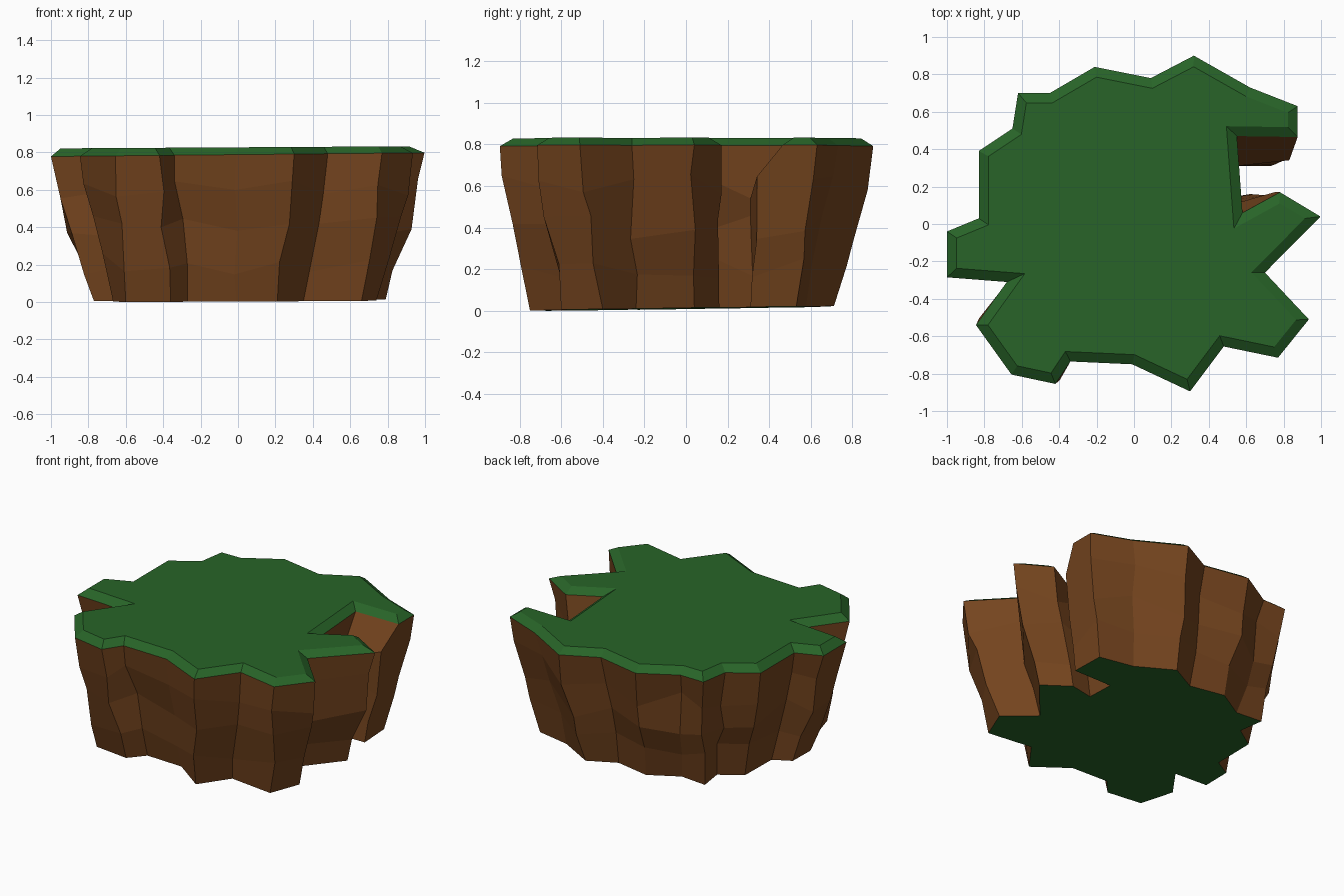
import bpy, bmesh, random
from mathutils import Vector

if "Cube" in bpy.data.objects:
    bpy.data.objects.remove(bpy.data.objects["Cube"])

random.seed(4)


def material(name, rgb):
    m = bpy.data.materials.new(name)
    m.diffuse_color = (*rgb, 1)
    m.use_nodes = True
    m.node_tree.nodes["Principled BSDF"].inputs["Base Color"].default_value = m.diffuse_color
    return m


GRASS = material("grass green", (0.021, 0.127, 0.021))
SOIL = material("earth brown", (0.175, 0.058, 0.013))

# Widest outline of the island, counter-clockwise from the right tip
RIM = [Vector(p) for p in (
    (0.997, 0.04), (0.78, 0.17), (0.58, 0.06), (0.55, 0.47), (0.875, 0.465),
    (0.875, 0.63), (0.62, 0.73), (0.32, 0.90), (0.09, 0.78), (-0.21, 0.84),
    (-0.45, 0.70), (-0.62, 0.70), (-0.65, 0.51), (-0.83, 0.39), (-0.83, 0.03),
    (-1.0, -0.04), (-1.0, -0.285), (-0.68, -0.31), (-0.845, -0.54),
    (-0.655, -0.805), (-0.42, -0.855), (-0.34, -0.735), (-0.01, -0.75),
    (0.30, -0.895), (0.48, -0.655), (0.77, -0.715), (0.935, -0.51), (0.70, -0.26))]
N = len(RIM)

# Foot outline: the rim shrunk, with a few corners placed individually
FOOT = [p * 0.79 for p in RIM]
for i, p in {0: (0.79, 0.04), 1: (0.62, 0.16), 2: (0.46, 0.13), 3: (0.45, 0.31),
             4: (0.73, 0.31), 5: (0.72, 0.53), 11: (-0.54, 0.57),
             15: (-0.77, -0.04), 16: (-0.77, -0.23),
             19: (-0.60, -0.65), 20: (-0.36, -0.68), 21: (-0.27, -0.58),
             23: (0.21, -0.75), 24: (0.35, -0.56), 25: (0.66, -0.60),
             26: (0.74, -0.40), 27: (0.55, -0.24)}.items():
    FOOT[i] = Vector(p)


def inset(points, d):
    """Mitred inward offset of a counter-clockwise outline."""
    out = []
    for i, p in enumerate(points):
        a = (p - points[i - 1]).normalized()
        b = (points[(i + 1) % N] - p).normalized()
        na, nb = Vector((-a.y, a.x)), Vector((-b.y, b.x))
        out.append(p + (na + nb) * d / (1 + na.dot(nb)))
    return out


def bridge(bm, lower, upper):
    for i in range(N):
        j = (i + 1) % N
        bm.faces.new((lower[i], lower[j], upper[j], upper[i]))


def finish(bm, name, mats):
    # Normals are needed before the concave outlines can be triangulated
    bm.normal_update()
    bmesh.ops.triangulate(bm, faces=[f for f in bm.faces if len(f.verts) > 4],
                          ngon_method='EAR_CLIP')
    bm.normal_update()
    me = bpy.data.meshes.new(name)
    bm.to_mesh(me)
    bm.free()
    for m in mats:
        me.materials.append(m)
    ob = bpy.data.objects.new(name, me)
    bpy.context.collection.objects.link(ob)


def rim_z(p):
    return 0.788 + 0.01 * p.x


# Earth cliff: faceted rings stepping inward from foot to rim
bm = bmesh.new()
rings = []
for z, t in ((0, 1), (0.2, 0.75), (0.4, 0.42), (0.6, 0.2), (None, 0)):
    ring = []
    for i in range(N):
        p = RIM[i].lerp(FOOT[i], t)
        if i in (3, 4) and t:      # notch undercut
            p.y = RIM[i].lerp(FOOT[i], max(t, 0.88)).y
        if i == 2 and t:
            p.y = 0.13
        if z is None:
            h = rim_z(p)
        elif z == 0:
            h = max(0, 0.011 + 0.004 * p.x + 0.014 * p.y)
        else:
            h = z + random.uniform(-0.06, 0.06)
            p = p + Vector((random.uniform(-0.02, 0.02), random.uniform(-0.02, 0.02)))
        ring.append(bm.verts.new((p.x, p.y, h)))
    rings.append(ring)
for low, high in zip(rings, rings[1:]):
    bridge(bm, low, high)
# Green underside
bm.faces.new(rings[0][::-1]).material_index = 1
finish(bm, "earth_cliff", (SOIL, GRASS))

# Grass cap: bevelled edge and flat top
bm = bmesh.new()
edge = [bm.verts.new((p.x, p.y, rim_z(p))) for p in RIM]
top = [bm.verts.new((p.x, p.y, 0.827 + 0.006 * p.x)) for p in inset(RIM, 0.052)]
bridge(bm, edge, top)
bm.faces.new(top)
finish(bm, "grass_cap", (GRASS,))
